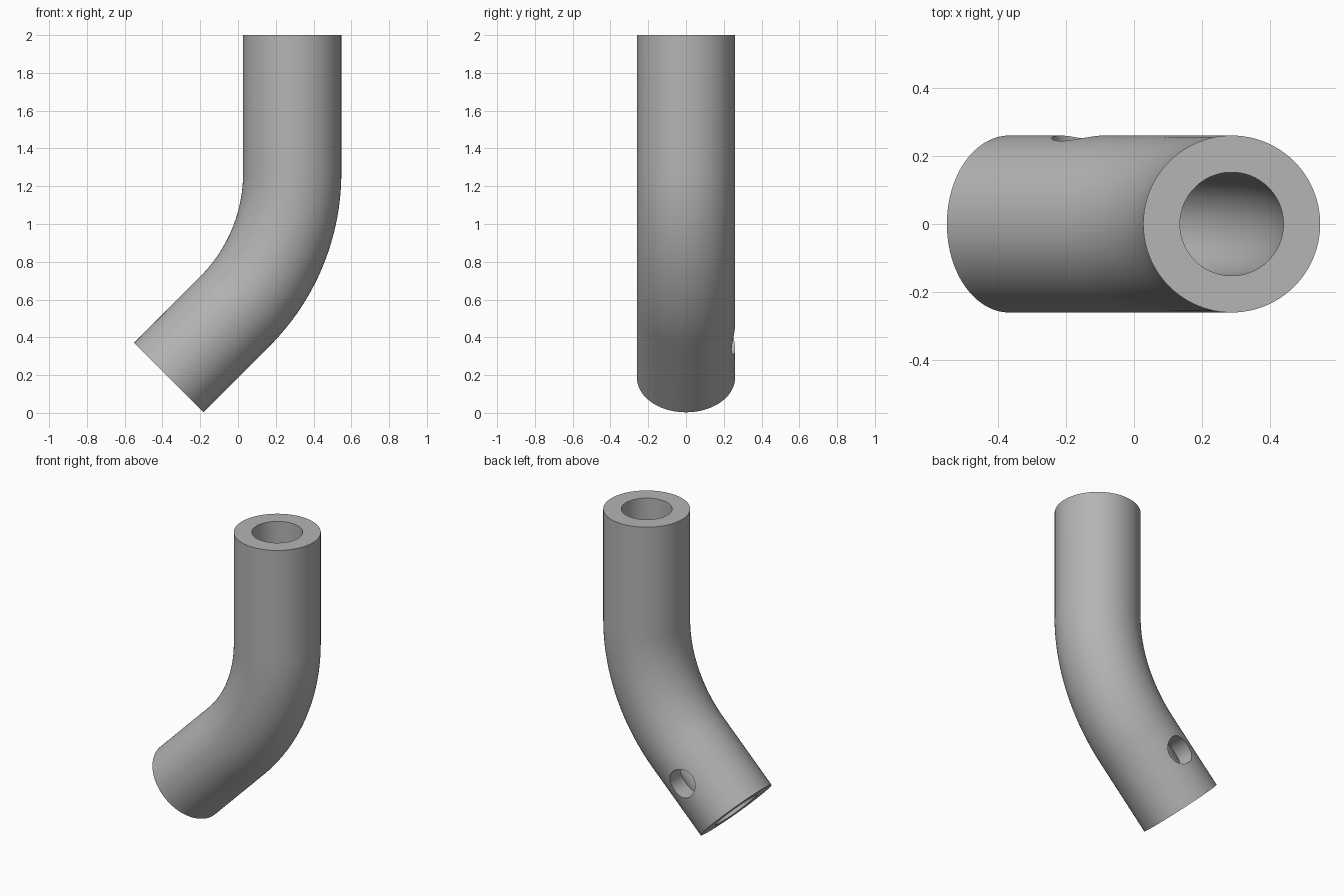
import bpy, bmesh, math
from mathutils import Vector, Matrix

cube = bpy.data.objects.get("Cube")
if cube:
    bpy.data.objects.remove(cube, do_unlink=True)

OUTER, BORE, BEND = 0.26, 0.152, 1.035
TOP_X, BEND_Z = 0.287, 1.27
END = Vector((-0.366, 0, 0.187))
SIDES = 96

grey = bpy.data.materials.new("grey metal")
grey.use_nodes = True
grey.diffuse_color = (0.46, 0.46, 0.46, 1)
grey.node_tree.nodes["Principled BSDF"].inputs["Base Color"].default_value = (0.46, 0.46, 0.46, 1)

# Centre line: straight top, 45 degree bend, straight lower leg
path = [(Vector((TOP_X, 0, 2)), 0)]
for i in range(33):
    a = math.radians(45) * i / 32
    path.append((Vector((TOP_X - BEND + BEND * math.cos(a), 0,
                         BEND_Z - BEND * math.sin(a))), a))
path.append((END, math.radians(45)))

# Tube: outer skin and bore swept along the centre line, joined at both ends
bm = bmesh.new()


def sweep(radius):
    rings = []
    for centre, a in path:
        side = Vector((math.cos(a), 0, -math.sin(a)))
        ring = []
        for k in range(SIDES):
            t = math.tau * k / SIDES
            offset = side * math.cos(t) + Vector((0, math.sin(t), 0))
            ring.append(bm.verts.new(centre + offset * radius))
        rings.append(ring)
    for a, b in zip(rings, rings[1:]):
        bridge(a, b)
    return rings


def bridge(a, b):
    for k in range(SIDES):
        n = (k + 1) % SIDES
        bm.faces.new((a[k], a[n], b[n], b[k]))


skin, bore = sweep(OUTER), sweep(BORE)
bridge(skin[0], bore[0])
bridge(skin[-1], bore[-1])
bmesh.ops.recalc_face_normals(bm, faces=bm.faces)
mesh = bpy.data.meshes.new("bent_tube")
bm.to_mesh(mesh)
bm.free()
tube = bpy.data.objects.new("bent_tube", mesh)
bpy.context.collection.objects.link(tube)
mesh.materials.append(grey)

# Cross hole through the back wall of the lower leg
bpy.ops.mesh.primitive_cylinder_add(vertices=48, radius=0.092, depth=0.4,
                                    location=(-0.15, 0.21, 0.40),
                                    rotation=(math.pi / 2, 0, 0))
cutter = bpy.context.object
cutter.name = "hole_cutter"
cutter.data.materials.append(grey)
cut = tube.modifiers.new("cross_hole", 'BOOLEAN')
cut.operation, cut.solver, cut.object = 'DIFFERENCE', 'EXACT', cutter

# Apply the cut, remove the cutter, smooth the round walls
bpy.ops.object.select_all(action='DESELECT')
tube.select_set(True)
bpy.context.view_layer.objects.active = tube
bpy.ops.object.modifier_apply(modifier=cut.name)
bpy.data.objects.remove(cutter, do_unlink=True)
bpy.ops.object.shade_smooth_by_angle(angle=math.radians(30))
